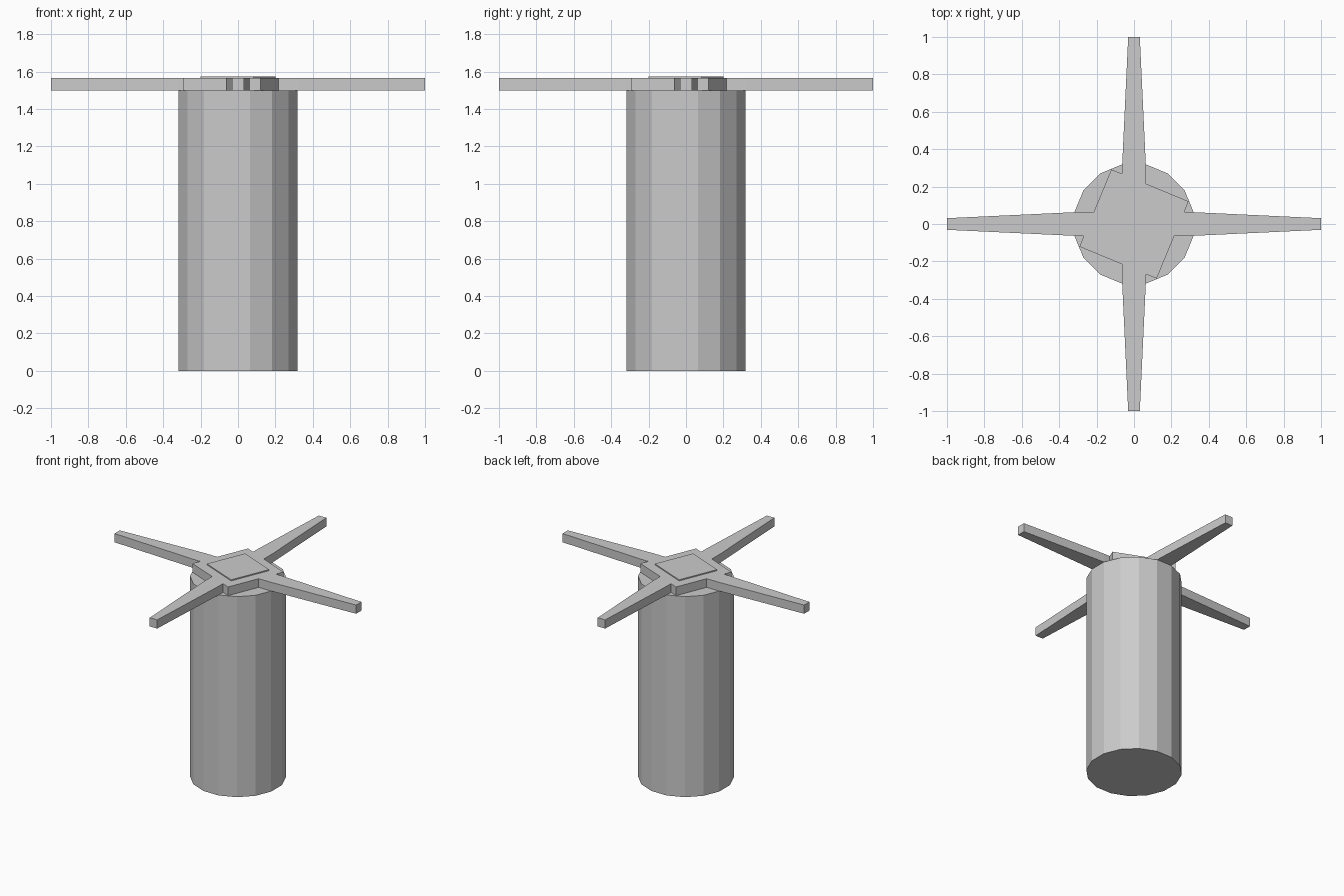
import bpy, bmesh
from math import pi, cos, sin, radians

if "Cube" in bpy.data.objects:
    bpy.data.objects.remove(bpy.data.objects["Cube"])


def prism(name, outline, z0, z1):
    """Extrude a flat outline between two heights."""
    bm = bmesh.new()
    face = bm.faces.new([bm.verts.new((x, y, z0)) for x, y in outline])
    ext = bmesh.ops.extrude_face_region(bm, geom=[face])
    top = [v for v in ext["geom"] if isinstance(v, bmesh.types.BMVert)]
    for v in top:
        v.co.z = z1
    # the extrusion source may be kept or removed: guarantee a bottom cap
    bmesh.ops.holes_fill(bm, edges=[e for e in bm.edges if e.is_boundary], sides=0)
    bmesh.ops.recalc_face_normals(bm, faces=bm.faces)
    mesh = bpy.data.meshes.new(name)
    bm.to_mesh(mesh)
    bm.free()
    obj = bpy.data.objects.new(name, mesh)
    bpy.context.collection.objects.link(obj)
    return obj


def ngon(sides, radius, start):
    return [(radius * cos(start + 2 * pi * i / sides),
             radius * sin(start + 2 * pi * i / sides)) for i in range(sides)]


# Sixteen-sided column
prism("column", ngon(16, 0.325, radians(11.25)), 0, 1.5)

# Square hub plate with a slightly raised cap, both turned by 22.5 degrees
prism("hub_plate", ngon(4, 0.316, radians(22.5)), 1.5, 1.565)
prism("hub_cap", ngon(4, 0.216, radians(22.5)), 1.565, 1.573)

# Four tapering arms
arm = [(0.06, -0.063), (0.32, -0.063), (1.0, -0.031),
       (1.0, 0.031), (0.32, 0.063), (0.06, 0.063)]
for i in range(4):
    a = i * pi / 2
    pts = [(x * cos(a) - y * sin(a), x * sin(a) + y * cos(a)) for x, y in arm]
    prism(f"arm_{i + 1}", pts, 1.5, 1.565)
